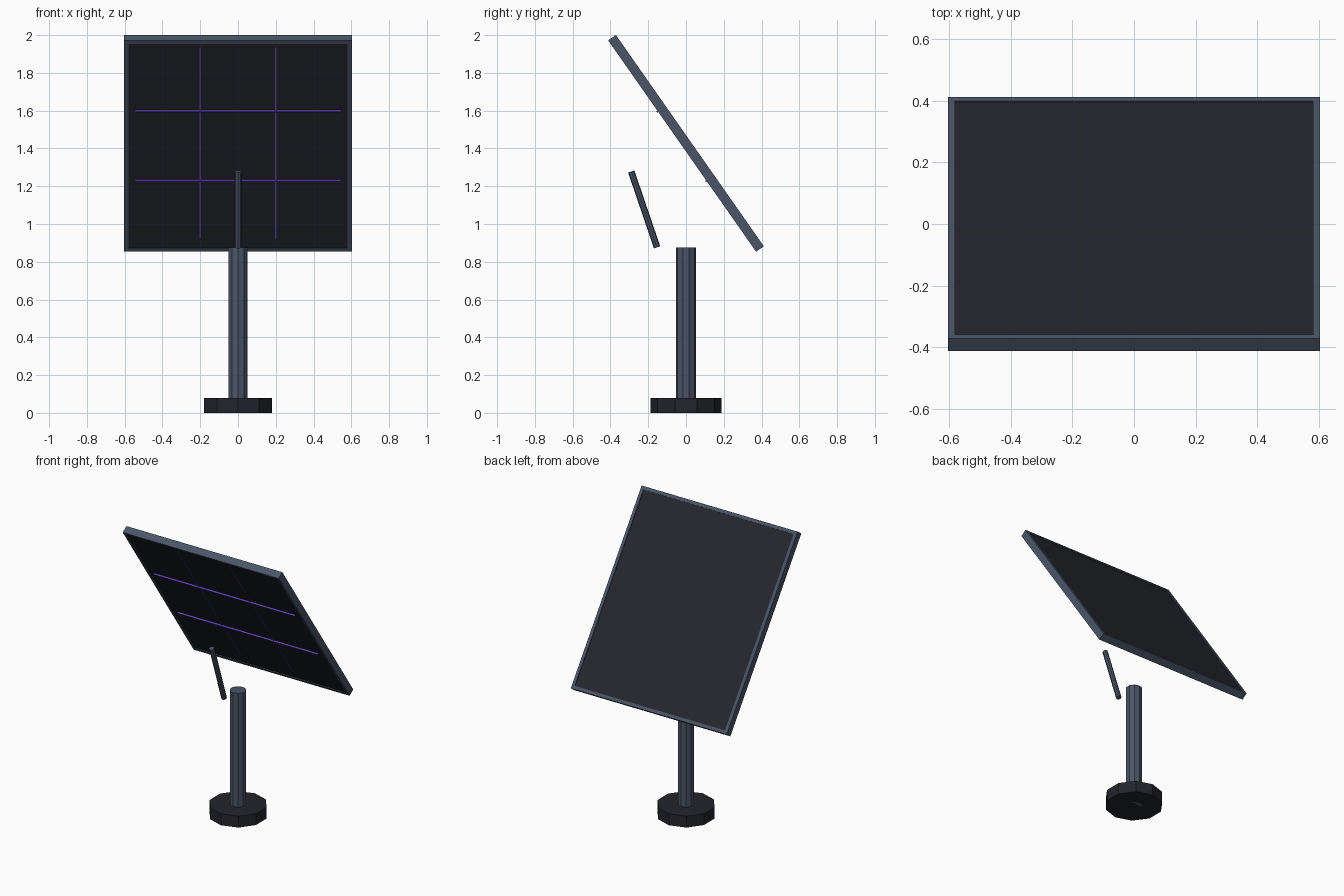
import bpy, math
from mathutils import Vector, Matrix

if "Cube" in bpy.data.objects:
    bpy.data.objects.remove(bpy.data.objects["Cube"])


def material(name, rgb):
    m = bpy.data.materials.new(name)
    m.diffuse_color = (*rgb, 1)
    m.use_nodes = True
    m.node_tree.nodes["Principled BSDF"].inputs["Base Color"].default_value = m.diffuse_color
    return m


STEEL = material("blue_grey_steel", (0.069, 0.091, 0.138))
DARK = material("dark_base", (0.017, 0.018, 0.024))
CELL = material("dark_cell", (0.018, 0.020, 0.027))
LINE = material("purple_line", (0.147, 0.061, 0.533))

# panel space: x across, y up the slope, z out of the front face
TILT = Matrix.Translation((0, 0, 1.427)) @ Matrix.Rotation(math.radians(125), 4, 'X')


def panel_box(name, centre, size, mat):
    bpy.ops.mesh.primitive_cube_add(size=1)
    o = bpy.context.object
    o.name = name
    o.data.transform(Matrix.Translation(centre) @ Matrix.Diagonal((*size, 1)))
    o.matrix_world = TILT
    o.data.materials.append(mat)


def rod(name, a, b, radius, sides, mat):
    a, b = Vector(a), Vector(b)
    bpy.ops.mesh.primitive_cylinder_add(vertices=sides, radius=radius, depth=(b - a).length)
    o = bpy.context.object
    o.name = name
    # rotation about x only, all rods lie in the x = 0 plane
    d = b - a
    o.rotation_euler.x = math.atan2(-d.y, d.z)
    o.location = (a + b) / 2
    o.data.materials.append(mat)


# base, post and loose strut
rod("base", (0, 0, 0), (0, 0, 0.08), 0.188, 10, DARK)
rod("post", (0, 0, 0), (0, 0, 0.875), 0.054, 10, STEEL)
rod("strut", (0, -0.153, 0.876), (0, -0.290, 1.278), 0.0175, 8, STEEL)

# tilted panel with a raised rim
W, L, T, RIM = 1.206, 1.366, 0.05, 0.022
panel_box("panel", (0, 0, 0), (W - RIM, L - RIM, 0.04), CELL)
for s, side in ((-1, "left"), (1, "right")):
    panel_box("frame_" + side, (s * (W - RIM) / 2, 0, 0), (RIM, L, T), STEEL)
for s, side in ((-1, "bottom"), (1, "top")):
    panel_box("frame_" + side, (0, s * (L - RIM) / 2, 0), (W - 2 * RIM, RIM, T), STEEL)

# grid lines on the front face
for s in (-1, 1):
    panel_box("grid_line_upright", (s * 0.2, 0.018, 0.020), (0.008, 1.235, 0.008), LINE)
    panel_box("grid_line_cross", (0, s * 0.2245, 0.024), (1.09, 0.008, 0.014), LINE)
